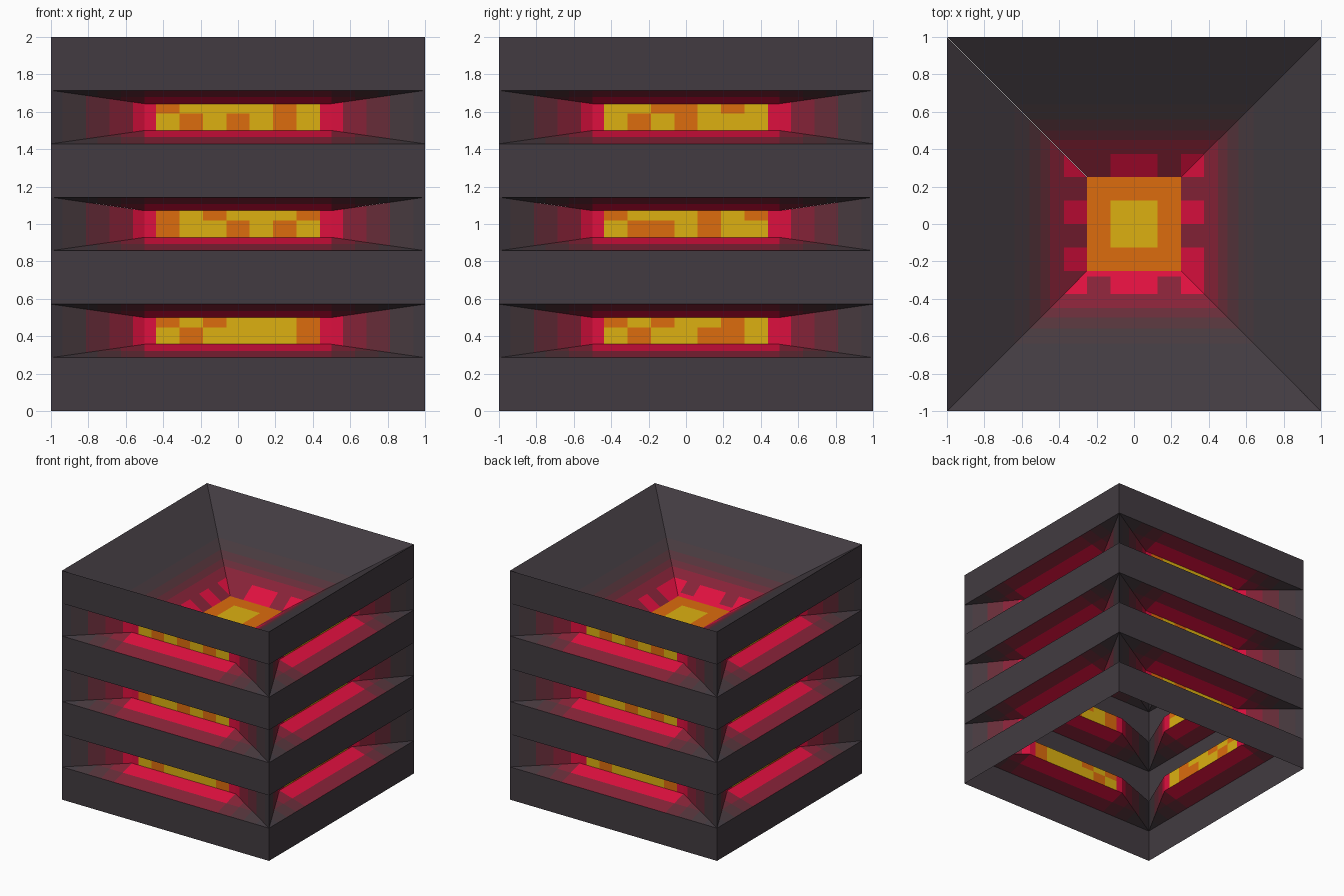
import bpy, bmesh, math
from mathutils import Vector, Matrix

if "Cube" in bpy.data.objects:
    bpy.data.objects.remove(bpy.data.objects["Cube"])

# ---- colours -------------------------------------------------------------
PALETTE = [("charcoal", "423B41"), ("smoky_grey", "483A3F"), ("dim_maroon", "55343B"),
           ("maroon", "682D39"), ("crimson", "872338"), ("bright_red", "DE103F"),
           ("orange", "DC6C0D"), ("yellow", "DCB011")]
CHARCOAL, SMOKE, DIM, MAROON, CRIMSON, RED, ORANGE, YELLOW = range(8)


def linear(h):
    c = [int(h[i:i + 2], 16) / 255 for i in (0, 2, 4)]
    return [v / 12.92 if v <= 0.04045 else ((v + 0.055) / 1.055) ** 2.4 for v in c] + [1]


MATS = []
for mat_name, code in PALETTE:
    m = bpy.data.materials.new(mat_name)
    m.diffuse_color = linear(code)
    m.use_nodes = True
    m.node_tree.nodes["Principled BSDF"].inputs["Base Color"].default_value = m.diffuse_color
    MATS.append(m)


# ---- helpers -------------------------------------------------------------
def add_patch(bm, corners, toward, cuts=(), rule=lambda c: CHARCOAL):
    """Flat panel facing a point, cut at (axis, value) lines, coloured by face centre."""
    tmp = bmesh.new()
    tmp.faces.new([tmp.verts.new(c) for c in corners])
    for axis, value in cuts:
        p = Vector((0, 0, 0))
        n = Vector((0, 0, 0))
        p[axis], n[axis] = value, 1
        bmesh.ops.bisect_plane(tmp, geom=tmp.verts[:] + tmp.edges[:] + tmp.faces[:],
                               plane_co=p, plane_no=n, dist=1e-5)
    for f in tmp.faces:
        f.normal_update()
        c = f.calc_center_median()
        pts = [v.co.copy() for v in f.verts]
        if f.normal.dot(Vector(toward) - c) < 0:
            pts.reverse()
        new = bm.faces.new([bm.verts.new(q) for q in pts])
        new.material_index = rule(c)
    tmp.free()


def finish(bm, name, angle=0.0):
    bmesh.ops.remove_doubles(bm, verts=bm.verts[:], dist=1e-4)
    me = bpy.data.meshes.new(name)
    bm.to_mesh(me)
    bm.free()
    for mat in MATS:
        me.materials.append(mat)
    me.transform(Matrix.Rotation(angle, 4, 'Z'))
    bpy.context.collection.objects.link(bpy.data.objects.new(name, me))


def both(axis, values):
    return [(axis, s * v) for v in values for s in (-1, 1)]


def fade(d, limits, shades):
    for lim, shade in zip(limits, shades):
        if d < lim:
            return shade
    return CHARCOAL


H = 2 / 7                 # height of one band or slot
IN_X, IN_Y = 0.5, 0.75    # half width and depth position of the slot back
STEP = 0.125              # colour tile size

# Orange tiles on the slot backs: (upper row, lower row) for low, middle, top slot
FRONT_TILES = [((0, 2, 6), (1, 6)), ((0, 2, 6), (0, 3, 5)), ((0, 5), (1, 3, 5))]
RIGHT_TILES = [((0, 2, 5), (1, 4, 5)), ((0, 4, 6), (1, 2, 4)), ((2, 3, 5), (1, 3))]


# ---- glowing slot recessed into a wall ------------------------------------
def glow_slot(name, z0, tiles, angle):
    bm = bmesh.new()
    z3, z1, z2 = z0 + H, z0 + H / 4, z0 + 3 * H / 4
    mouth = (0, -1.2, z0 + H / 2)
    split = z1 + 0.09

    def back_rule(c):
        if abs(c.x) > 0.4375:
            return RED
        col = int((c.x + 0.4375) / STEP)
        return ORANGE if col in tiles[0 if c.z > split else 1] else YELLOW

    def slope_rule(c):
        if c.y > -0.875:
            return fade(abs(c.x), (0.5, 0.625, 0.75, 0.875), (RED, CRIMSON, MAROON, DIM))
        return fade(abs(c.x), (0.5, 0.625, 0.75, 0.875), (CRIMSON, MAROON, DIM, SMOKE))

    def end_rule(c):
        return fade(abs(c.x), (0.5625, 0.6875, 0.8125, 0.9375), (RED, CRIMSON, MAROON, SMOKE))

    # back panel
    add_patch(bm, [(-IN_X, -IN_Y, z1), (IN_X, -IN_Y, z1), (IN_X, -IN_Y, z2), (-IN_X, -IN_Y, z2)],
              mouth, [(0, -0.4375 + STEP * i) for i in range(8)] + [(2, split)], back_rule)
    # sloping floor and ceiling
    for za, zb in ((z0, z1), (z3, z2)):
        add_patch(bm, [(-1, -1, za), (1, -1, za), (IN_X, -IN_Y, zb), (-IN_X, -IN_Y, zb)],
                  mouth, both(0, (0.5, 0.625, 0.75, 0.875)) + [(1, -0.875)], slope_rule)
    # slanted ends
    for s in (-1, 1):
        add_patch(bm, [(s, -1, z0), (s, -1, z3), (s * IN_X, -IN_Y, z2), (s * IN_X, -IN_Y, z1)],
                  mouth, both(0, (0.5625, 0.6875, 0.8125, 0.9375)), end_rule)
    finish(bm, name, angle)


SIDES = [("front", 0, FRONT_TILES), ("right", 90, RIGHT_TILES),
         ("back", 180, FRONT_TILES), ("left", 270, RIGHT_TILES)]
for side, deg, tiles in SIDES:
    for i, level in enumerate(("low", "middle", "top")):
        glow_slot(f"{side}_{level}_glow_slot", (2 * i + 1) * H, tiles[i], math.radians(deg))

# ---- four plain wall bands -------------------------------------------------
RING = [(-1, -1), (1, -1), (1, 1), (-1, 1)]
for i in range(4):
    bm = bmesh.new()
    z0 = 2 * i * H
    for k in range(4):
        (ax, ay), (bx, by) = RING[k], RING[(k + 1) % 4]
        add_patch(bm, [(ax, ay, z0), (bx, by, z0), (bx, by, z0 + H), (ax, ay, z0 + H)],
                  ((ax + bx) * 2, (ay + by) * 2, z0 + H / 2))
    finish(bm, f"wall_band_{i + 1}")

# ---- funnel sunk into the top ----------------------------------------------
# bright tiles next to the funnel floor, counted along each wall from its left end
FUNNEL_TILES = {"front": (0, 2, 3, 5), "right": (0, 1, 3, 5), "back": (0, 2, 3), "left": (0, 2, 4)}
for side, deg, _ in SIDES:
    def funnel_rule(c, bright=FUNNEL_TILES[side], front=(side == "front")):
        d = -c.y
        if d < 0.375:
            if front and d < 0.28:
                return RED
            return RED if int((c.x + 0.375) / STEP) in bright else CRIMSON
        return fade(d, (0.45, 0.5, 0.56, 0.64), (CRIMSON, MAROON, DIM, SMOKE))

    bm = bmesh.new()
    rows = [(1, -v) for v in (0.28, 0.375, 0.45, 0.5, 0.56, 0.64)]
    add_patch(bm, [(-1, -1, 2), (1, -1, 2), (0.25, -0.25, 1.5), (-0.25, -0.25, 1.5)], (0, 0, 2.5),
              rows + both(0, (0.125, 0.25)) + [(0, 0)], funnel_rule)
    finish(bm, f"{side}_funnel_wall", math.radians(deg))

# ---- funnel floor with a bright centre ---------------------------------------
bm = bmesh.new()
add_patch(bm, [(x * 0.25, y * 0.25, 1.5) for x, y in RING], (0, 0, 3),
          both(0, (0.125,)) + both(1, (0.125,)),
          lambda c: YELLOW if max(abs(c.x), abs(c.y)) < 0.125 else ORANGE)
finish(bm, "funnel_floor")
